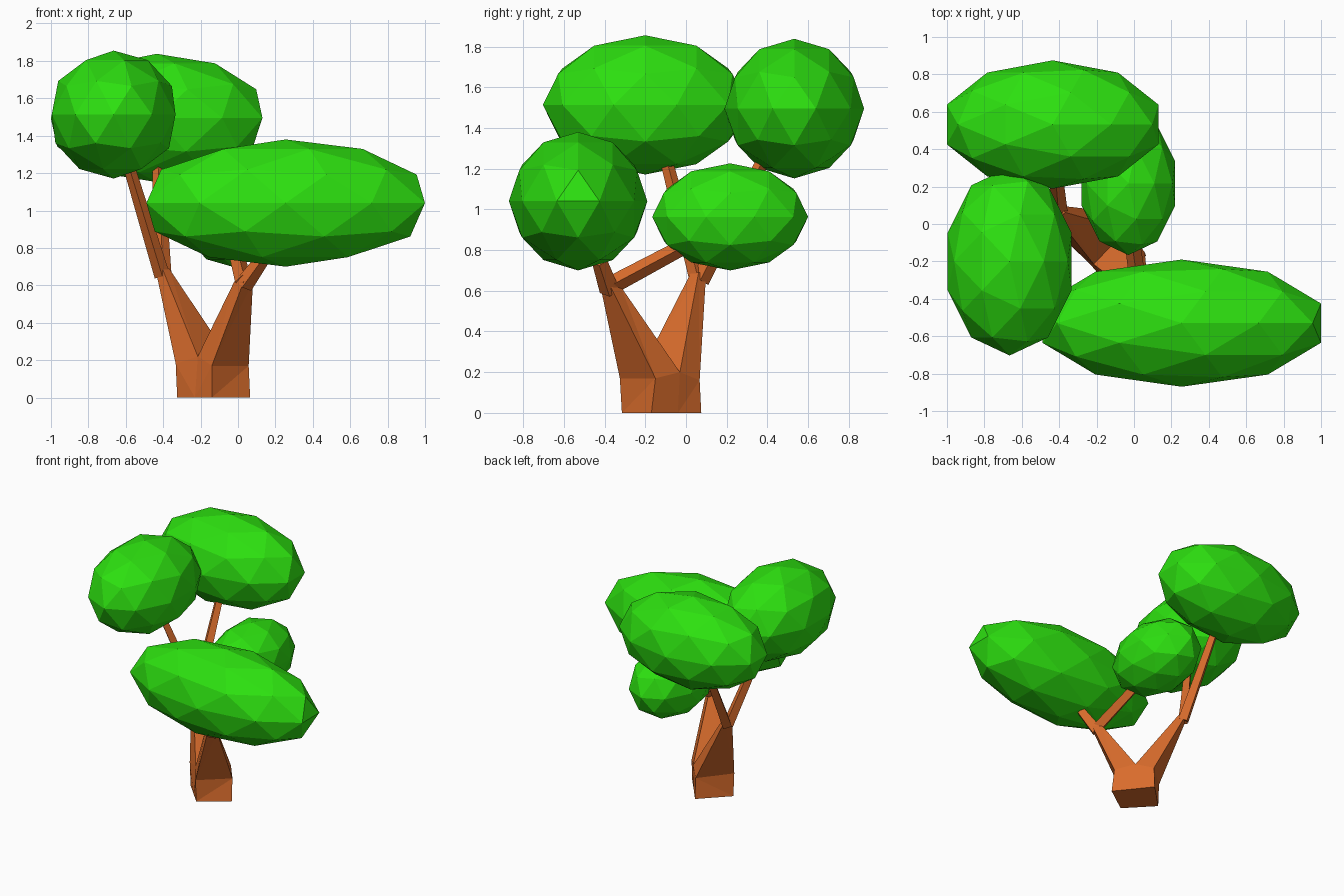
import bpy, bmesh
from mathutils import Vector

if "Cube" in bpy.data.objects:
    bpy.data.objects.remove(bpy.data.objects["Cube"])


def material(name, rgb):
    m = bpy.data.materials.new(name)
    m.diffuse_color = (*rgb, 1)
    m.use_nodes = True
    m.node_tree.nodes["Principled BSDF"].inputs["Base Color"].default_value = m.diffuse_color
    return m


GREEN = material("leaf_green", (0.026, 0.75, 0.005))
BROWN = material("bark_brown", (0.69, 0.15, 0.025))


def loft(name, rings):
    """Join equal-length rings of points into a closed faceted solid."""
    bm = bmesh.new()
    rows = [[bm.verts.new(p) for p in ring] for ring in rings]
    n = len(rows[0])
    for a, b in zip(rows, rows[1:]):
        for i in range(n):
            j = (i + 1) % n
            bm.faces.new((a[i], a[j], b[j], b[i]))
    bm.faces.new(rows[0][::-1])
    bm.faces.new(rows[-1])
    bmesh.ops.triangulate(bm, faces=bm.faces[:])
    bmesh.ops.recalc_face_normals(bm, faces=bm.faces[:])
    me = bpy.data.meshes.new(name)
    bm.to_mesh(me)
    bm.free()
    me.materials.append(BROWN)
    ob = bpy.data.objects.new(name, me)
    bpy.context.collection.objects.link(ob)


def diamond(x, y, z, r):
    return [(x, y - r, z), (x + r, y, z), (x, y + r, z), (x - r, y, z)]


def branch(name, start, end, r0, r1):
    """Four-sided tapered stick."""
    a, b = Vector(start), Vector(end)
    d = (b - a).normalized()
    u = d.cross(Vector((0, 1, 0)) if abs(d.y) < 0.8 else Vector((1, 0, 0))).normalized()
    v = d.cross(u)
    loft(name, [[p + u * r, p + v * r, p - u * r, p - v * r]
                for p, r in ((a, r0), (b, r1))])


# trunk base: a diamond block whose top rises to saddles between the two limbs
F, R, K, L = (-.14, -.325, .17), (.057, -.15, .17), (-.13, .067, .16), (-.333, -.12, .18)
M1, M2 = (-.04, -.03, .2), (-.215, -.215, .22)
foot = [(-.14, -.315, 0), (.065, -.17, 0), (-.04, -.04, 0),
        (-.13, .075, 0), (-.325, -.12, 0), (-.23, -.22, 0)]
loft("trunk_base", [foot, [F, R, M1, K, L, M2]])

# two main limbs growing out of the base
loft("front_limb", [[F, R, M1, M2], diamond(.03, -.37, .62, .05)])
loft("back_limb", [[M2, M1, K, L], diamond(-.405, .062, .69, .037)])

# thin branches reaching into the leaves
branch("branch_left", (-.405, .06, .65), (-.603, -.113, 1.3), .042, .03)
branch("branch_back", (-.4, .07, .65), (-.43, .41, 1.3), .045, .03)
branch("branch_right", (.03, -.38, .62), (-.03, .06, .855), .046, .038)
branch("branch_front", (.03, -.375, .6), (.135, -.425, .745), .05, .038)

# leaf clumps: stretched low-poly balls (name, centre, radii)
for name, loc, radii in (
        ("leaves_front", (.255, -.53, 1.04), (.783, .34, .34)),
        ("leaves_left", (-.665, -.2, 1.513), (.348, .503, .342)),
        ("leaves_back", (-.435, .532, 1.495), (.595, .343, .343)),
        ("leaves_right", (-.03, .217, .963), (.263, .383, .263))):
    bpy.ops.mesh.primitive_ico_sphere_add(subdivisions=2, radius=1, location=loc)
    ob = bpy.context.object
    ob.name = name
    ob.scale = radii
    ob.data.materials.append(GREEN)
